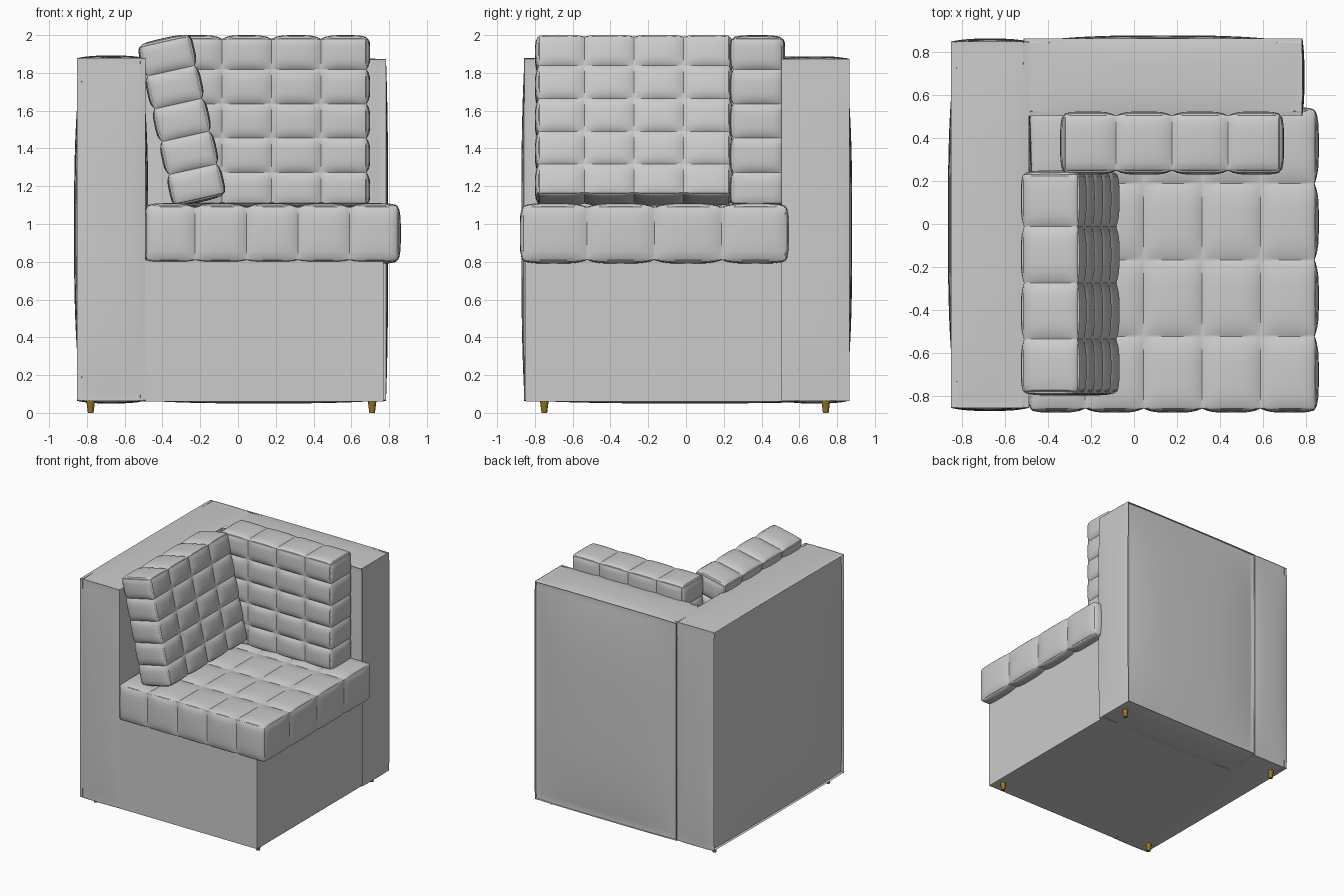
import bpy, bmesh, math
from mathutils import Vector

if "Cube" in bpy.data.objects:
    bpy.data.objects.remove(bpy.data.objects["Cube"])


def padded_box(name, lo, hi, cells, depth, power, radius, tilt=0.0, sub=10):
    """Upholstered block: rounded box whose faces puff out in every cell."""
    lo, hi = Vector(lo), Vector(hi)
    centre, half = (lo + hi) / 2, (hi - lo) / 2

    # grid stations on each axis, clustered near the seams: (position, local s)
    stations = []
    for k in range(3):
        size = 2 * half[k] / cells[k]
        row = []
        for c in range(cells[k]):
            for i in range(sub + (c == cells[k] - 1)):
                s = math.sin(math.pi / 2 * (2 * i / sub - 1))
                row.append((-half[k] + size * (c + (s + 1) / 2), s))
        stations.append(row)

    def place(p, s):
        inner = Vector([max(-half[k] + radius, min(half[k] - radius, p[k])) for k in range(3)])
        n = (p - inner).normalized()
        puff = 1.0
        for k in range(3):
            f = 1 - abs(s[k]) ** power
            w = n[k] ** 2
            puff *= f * (1 - w) + w
        q = inner + n * radius
        return Vector([q[k] - n[k] * depth[k] * (1 - puff) for k in range(3)])

    bm = bmesh.new()
    for k in range(3):
        a, b = (k + 1) % 3, (k + 2) % 3
        for sign in (-1, 1):
            grid = []
            for pa, sa in stations[a]:
                line = []
                for pb, sb in stations[b]:
                    p, s = Vector(), [0, 0, 0]
                    p[k], s[k] = sign * half[k], sign
                    p[a], s[a] = pa, sa
                    p[b], s[b] = pb, sb
                    line.append(bm.verts.new(place(p, s)))
                grid.append(line)
            for i in range(len(grid) - 1):
                for j in range(len(grid[0]) - 1):
                    f = [grid[i][j], grid[i + 1][j], grid[i + 1][j + 1], grid[i][j + 1]]
                    bm.faces.new(f if sign > 0 else f[::-1])
    bmesh.ops.remove_doubles(bm, verts=bm.verts, dist=1e-5)
    bmesh.ops.recalc_face_normals(bm, faces=bm.faces)
    me = bpy.data.meshes.new(name)
    bm.to_mesh(me)
    bm.free()
    ob = bpy.data.objects.new(name, me)
    bpy.context.collection.objects.link(ob)
    ob.location = centre
    ob.rotation_euler = (0, tilt, 0)
    bpy.ops.object.select_all(action='DESELECT')
    ob.select_set(True)
    bpy.context.view_layer.objects.active = ob
    bpy.ops.object.shade_smooth_by_angle(angle=math.radians(35))
    return ob


# plain base under the seat
bpy.ops.mesh.primitive_cube_add(size=1, location=(0.125, -0.15, 0.435))
base = bpy.context.object
base.name = "base"
base.scale = (1.29, 1.40, 0.75)

# padded side and back panels
padded_box("side_panel", (-0.868, -0.872, 0.05), (-0.475, 0.865, 1.892),
           (1, 1, 1), (0.045, 0.018, 0.018), 3, 0.012, sub=24)
padded_box("back_panel", (-0.525, 0.49, 0.05), (0.795, 0.88, 1.888),
           (1, 1, 1), (0.012, 0.038, 0.018), 3, 0.012, sub=24)

# tufted cushions
puff = (0.02, 0.02, 0.02)
padded_box("seat_cushion", (-0.50, -0.88, 0.79), (0.862, 0.545, 1.11),
           (5, 4, 1), puff, 4, 0.025)
padded_box("back_cushion", (-0.345, 0.23, 1.09), (0.70, 0.525, 2.0),
           (4, 1, 5), puff, 4, 0.025)
padded_box("side_cushion", (-0.445, -0.80, 1.105), (-0.15, 0.25, 1.995),
           (1, 4, 5), puff, 4, 0.025, tilt=-math.radians(12.5))

# small tapered wooden feet
wood = bpy.data.materials.new("wood")
wood.diffuse_color = (0.30, 0.17, 0.02, 1)
wood.use_nodes = True
wood.node_tree.nodes["Principled BSDF"].inputs["Base Color"].default_value = wood.diffuse_color
for sx, x in (("left", -0.78), ("right", 0.71)):
    for sy, y in (("front", -0.75), ("back", 0.74)):
        bpy.ops.mesh.primitive_cone_add(vertices=16, radius1=0.015, radius2=0.025,
                                        depth=0.08, location=(x, y, 0.04))
        foot = bpy.context.object
        foot.name = f"{sy}_{sx}_foot"
        foot.data.materials.append(wood)
        bpy.ops.object.shade_smooth_by_angle(angle=math.radians(35))
